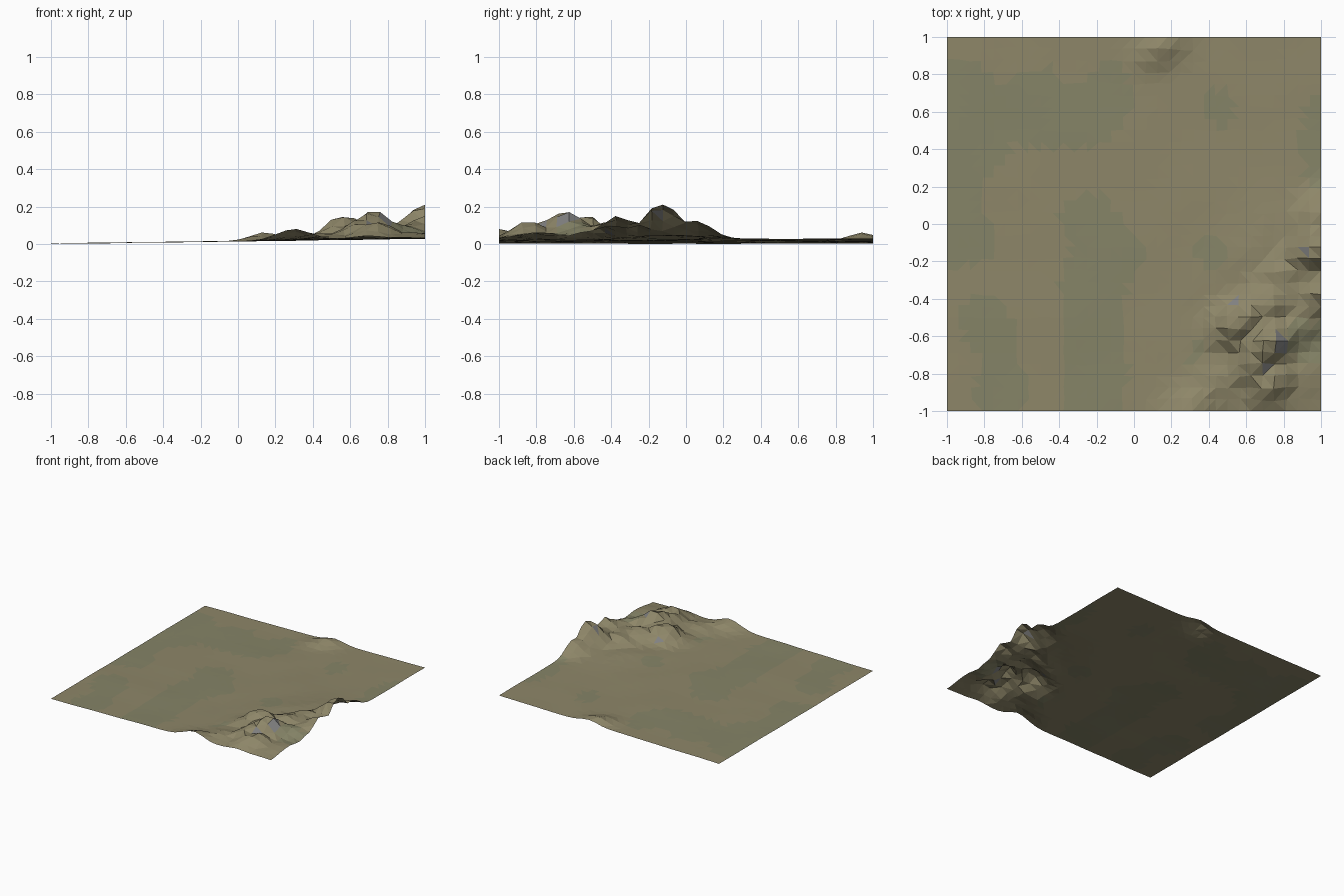
import bpy, bmesh, math
from mathutils import Vector, noise

if "Cube" in bpy.data.objects:
    bpy.data.objects.remove(bpy.data.objects["Cube"])

N = 32                       # cells per side
ANGLE = math.radians(33)     # direction the ridges run
CA, SA = math.cos(ANGLE), math.sin(ANGLE)

# peaks and ridges: x, y, height above plain, length, width
PEAKS = [
    (1.00, -0.13, 0.182, 0.18, 0.13), (1.00, 0.04, 0.105, 0.16, 0.11),
    (1.00, -0.36, 0.115, 0.20, 0.12), (0.83, -0.26, 0.080, 0.20, 0.12),
    (0.72, -0.64, 0.152, 0.18, 0.11), (0.57, -0.53, 0.130, 0.15, 0.11),
    (0.74, -0.42, 0.090, 0.20, 0.13), (0.66, -0.74, 0.115, 0.14, 0.10),
    (0.74, -0.85, 0.095, 0.15, 0.10), (0.88, -0.54, 0.075, 0.18, 0.11),
    (0.30, -1.00, 0.060, 0.14, 0.11), (0.48, -0.84, 0.040, 0.18, 0.12),
    (0.15, 0.94, 0.045, 0.13, 0.08), (0.70, -0.12, 0.022, 0.30, 0.20),
    (0.92, -0.80, 0.035, 0.20, 0.14),
]


def height(x, y):
    plain = 0.008 + 0.0135 * (x + 1) + 0.004 * noise.noise(Vector((x * 3, y * 3, 2)))
    hill = 0.0
    for px, py, h, length, width in PEAKS:
        dx, dy = x - px, y - py
        u, v = (dx * CA + dy * SA) / length, (dy * CA - dx * SA) / width
        hill = max(hill, h * math.exp(-(u * u + v * v)))
    rough = 1 + 0.15 * noise.noise(Vector((x * 9, y * 9, 5)))
    return plain + hill * rough


def material(name, rgb):
    mat = bpy.data.materials.new(name)
    mat.diffuse_color = (*rgb, 1)
    mat.use_nodes = True
    mat.node_tree.nodes["Principled BSDF"].inputs["Base Color"].default_value = mat.diffuse_color
    return mat


# terrain sheet: grid with slightly irregular spacing, raised by the height function
bm = bmesh.new()
bmesh.ops.create_grid(bm, x_segments=N, y_segments=N, size=1)
for v in bm.verts:
    x, y = v.co.x, v.co.y
    jitter = noise.noise_vector(Vector((x * 7.3, y * 7.3, 1))) * 0.014
    if abs(x) < 0.999:
        x += jitter.x
    if abs(y) < 0.999:
        y += jitter.y
    v.co = (x, y, height(x, y))
low = min(v.co.z for v in bm.verts)
for v in bm.verts:
    v.co.z -= low
bmesh.ops.triangulate(bm, faces=bm.faces[:])
bm.normal_update()

# ground tints: dry grass, greener patches, a few bare rock facets on steep ground
for f in bm.faces:
    c = f.calc_center_median()
    patch = noise.noise(Vector((c.x * 2.5, c.y * 2.5, 8))) - 0.25 * c.x
    f.material_index = 1 if patch > 0.12 else 0
    if f.normal.z < 0.8 and noise.noise(Vector((c.x * 11, c.y * 11, 3))) > 0.35:
        f.material_index = 2
    f.smooth = False

mesh = bpy.data.meshes.new("terrain")
bm.to_mesh(mesh)
bm.free()
mesh.materials.append(material("dry_grass", (0.27, 0.24, 0.14)))
mesh.materials.append(material("green_grass", (0.235, 0.23, 0.135)))
mesh.materials.append(material("rock", (0.22, 0.22, 0.22)))
terrain = bpy.data.objects.new("terrain", mesh)
bpy.context.collection.objects.link(terrain)
